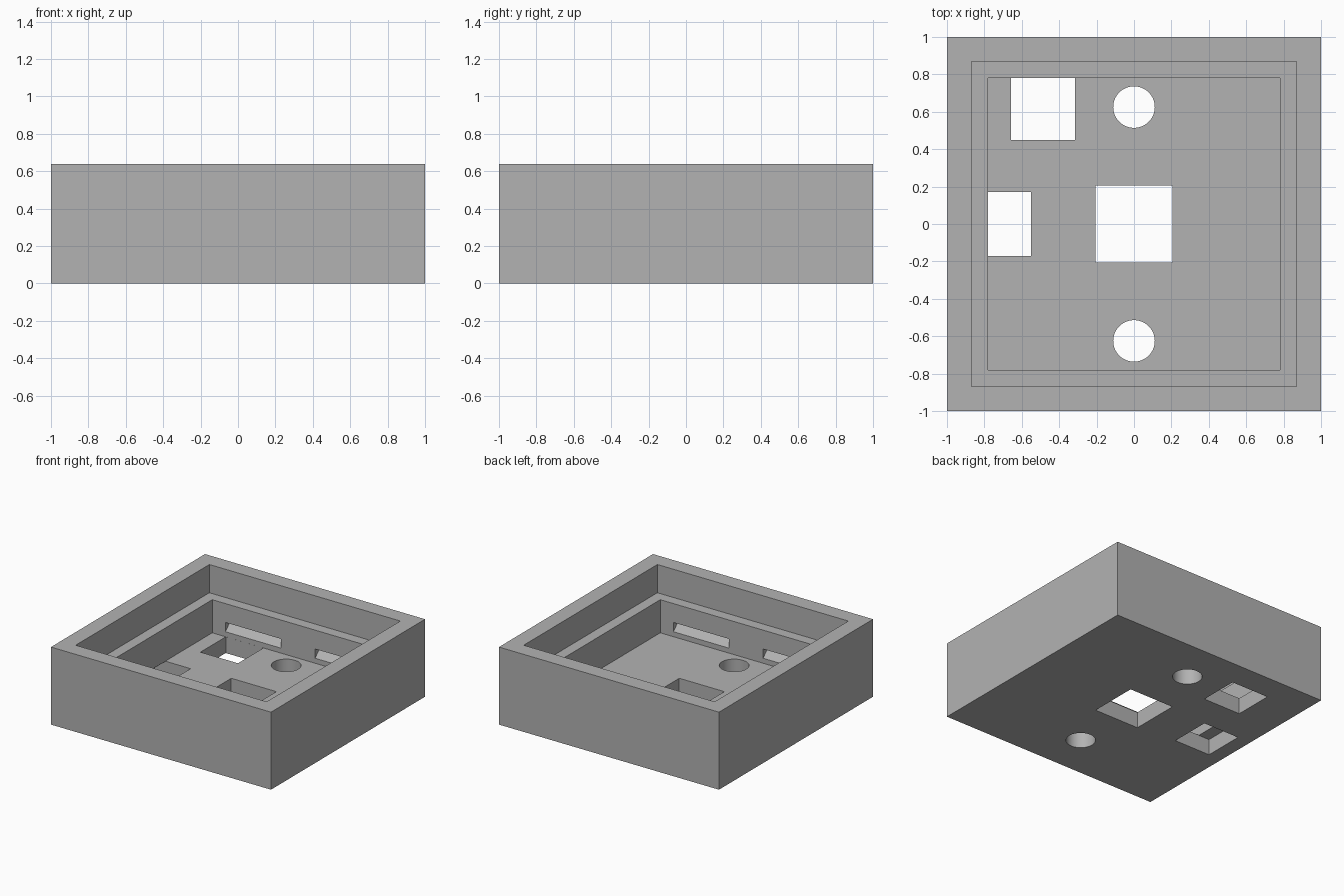
import bpy
import bmesh

cube = bpy.data.objects.get("Cube")
if cube:
    bpy.data.objects.remove(cube, do_unlink=True)

HEIGHT, FLOOR = 0.637, 0.133
INNER, LIP, LEDGE = 0.78, 0.868, 0.405

grey = bpy.data.materials.new("plain grey")
grey.use_nodes = True
grey.diffuse_color = (0.448, 0.448, 0.448, 1)
grey.node_tree.nodes["Principled BSDF"].inputs["Base Color"].default_value = (0.448, 0.448, 0.448, 1)


def finish(bm, name):
    bmesh.ops.recalc_face_normals(bm, faces=bm.faces)
    mesh = bpy.data.meshes.new(name)
    bm.to_mesh(mesh)
    bm.free()
    mesh.materials.append(grey)
    obj = bpy.data.objects.new(name, mesh)
    bpy.context.collection.objects.link(obj)
    return obj


def box(name, low, high):
    bm = bmesh.new()
    bmesh.ops.create_cube(bm, size=1)
    for v in bm.verts:
        v.co = [low[i] if v.co[i] < 0 else high[i] for i in range(3)]
    return finish(bm, name)


def prism(name, profile, x0, x1):
    """Extrude a (y, z) profile along x."""
    bm = bmesh.new()
    face = bm.faces.new([bm.verts.new((x0, y, z)) for y, z in profile])
    new = bmesh.ops.extrude_face_region(bm, geom=[face])["geom"]
    for v in new:
        if isinstance(v, bmesh.types.BMVert):
            v.co.x = x1
    return finish(bm, name)


def cylinder(name, y, radius):
    bm = bmesh.new()
    bmesh.ops.create_cone(bm, cap_ends=True, segments=64, radius1=radius, radius2=radius, depth=1)
    bmesh.ops.translate(bm, verts=bm.verts, vec=(0, y, 0))
    return finish(bm, name)


def cut(target, cutter):
    mod = target.modifiers.new("cut", 'BOOLEAN')
    mod.operation, mod.solver, mod.object = 'DIFFERENCE', 'EXACT', cutter
    cutter.hide_render = True
    bpy.context.view_layer.objects.active = target
    bpy.ops.object.modifier_apply(modifier=mod.name)
    bpy.data.objects.remove(cutter, do_unlink=True)


# Outer block with stepped recess
case = box("open_case", (-1, -1, 0), (1, 1, HEIGHT))
cut(case, box("lid_recess", (-LIP, -LIP, LEDGE), (LIP, LIP, 1)))
cut(case, box("inner_recess", (-INNER, -INNER, FLOOR), (INNER, INNER, 0.8)))

# Openings through the floor
edge = INNER - 0.0005
cut(case, box("centre_opening", (-0.205, -0.205, -0.1), (0.205, 0.205, 0.25)))
cut(case, box("back_opening", (-0.657, 0.45, -0.1), (-0.315, edge, 0.16)))
cut(case, box("side_opening", (-edge, -0.17, -0.1), (-0.55, 0.17, 0.25)))
cut(case, box("side_undercut", (-0.88, -0.17, -0.1), (-0.7, 0.17, FLOOR - 0.002)))
for side in (-1, 1):
    cut(case, cylinder("round_opening", side * 0.625, 0.111))

# Sloped clip notches in the front and back inner walls
for sy in (-1, 1):
    notch = [(sy * 0.76, 0.154), (sy * 0.856, 0.25), (sy * 0.76, 0.25)]
    for sx in (-1, 1):
        cut(case, prism("clip_notch", notch, sx * 0.155, sx * 0.66))

# Round walls smooth, corners sharp
bpy.ops.object.select_all(action='DESELECT')
case.select_set(True)
bpy.context.view_layer.objects.active = case
bpy.ops.object.shade_smooth_by_angle(angle=0.5)
